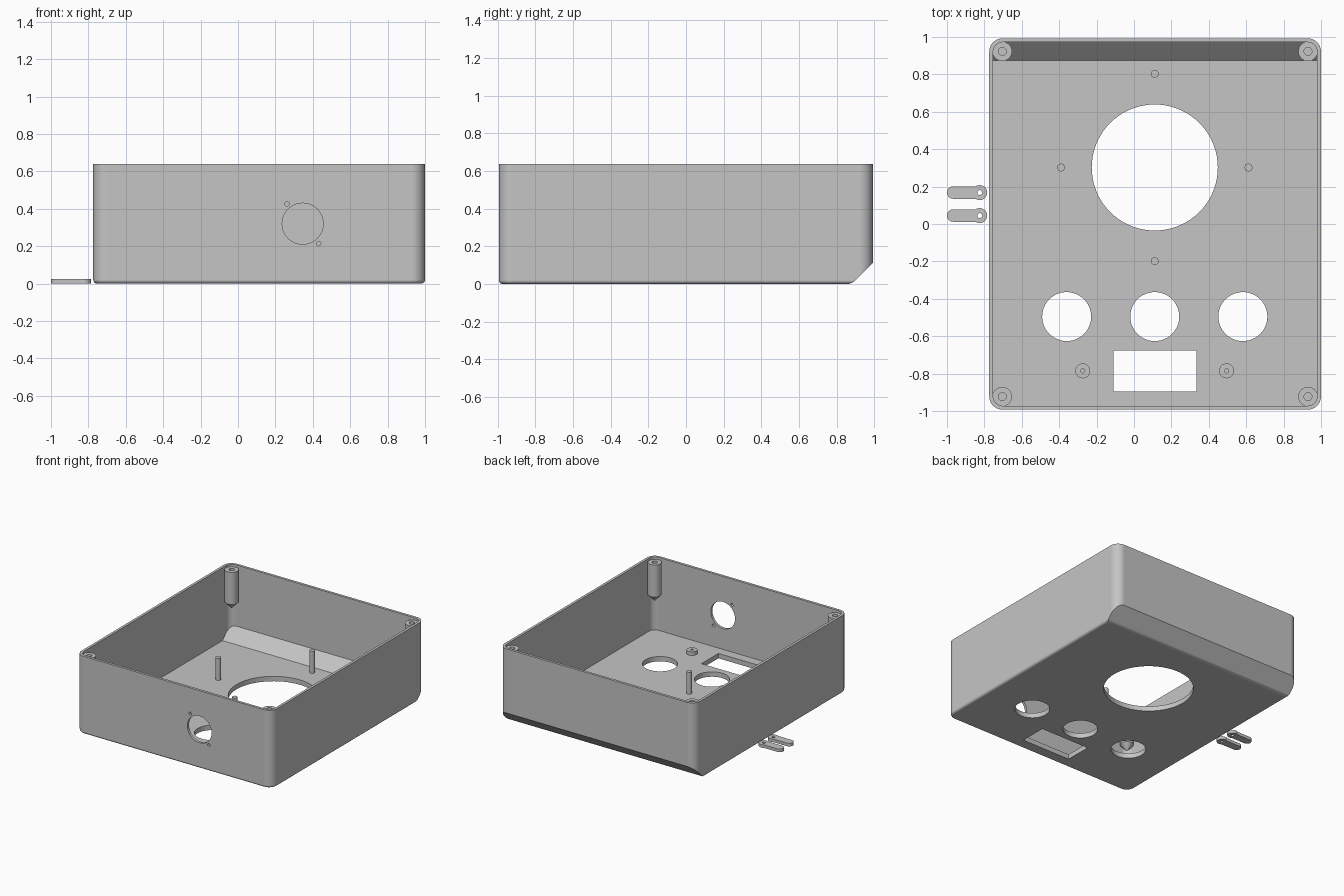
import bpy, bmesh, math
from mathutils import Vector, Matrix

if "Cube" in bpy.data.objects:
    bpy.data.objects.remove(bpy.data.objects["Cube"])

CX, HX, HY, H = 0.113, 0.887, 0.993, 0.638   # case centre, half sizes, height
WALL, FLOOR, R = 0.021, 0.04, 0.072          # wall, floor, corner radius

grey = bpy.data.materials.new("plain grey")
grey.diffuse_color = (0.56, 0.56, 0.56, 1)
grey.use_nodes = True
grey.node_tree.nodes["Principled BSDF"].inputs["Base Color"].default_value = grey.diffuse_color


def make(name, bm):
    bmesh.ops.recalc_face_normals(bm, faces=bm.faces[:])
    me = bpy.data.meshes.new(name)
    bm.to_mesh(me)
    bm.free()
    me.materials.append(grey)
    ob = bpy.data.objects.new(name, me)
    bpy.context.collection.objects.link(ob)
    return ob


def loft(name, rings, cuts=()):
    """Capped solid through rings of points, trimmed by (point, normal) planes."""
    bm = bmesh.new()
    loops = [[bm.verts.new(p) for p in ring] for ring in rings]
    n = len(loops[0])
    for a, b in zip(loops, loops[1:]):
        for i in range(n):
            j = (i + 1) % n
            bm.faces.new((a[i], a[j], b[j], b[i]))
    bm.faces.new(loops[0][::-1])
    bm.faces.new(loops[-1])
    for co, no in cuts:
        geom = bm.verts[:] + bm.edges[:] + bm.faces[:]
        res = bmesh.ops.bisect_plane(bm, geom=geom, plane_co=co, plane_no=no,
                                     clear_outer=True)
        edges = [e for e in res["geom_cut"] if isinstance(e, bmesh.types.BMEdge)]
        bmesh.ops.contextual_create(bm, geom=edges)
    return make(name, bm)


def rounded(inset, z, seg=10):
    """Rounded rectangle of the case outline, inset, at height z."""
    r, pts = R - inset, []
    for k, (sx, sy) in enumerate(((1, 1), (-1, 1), (-1, -1), (1, -1))):
        for i in range(seg + 1):
            a = math.pi / 2 * (k + i / seg)
            pts.append((CX + sx * (HX - R) + r * math.cos(a),
                        sy * (HY - R) + r * math.sin(a), z))
    return pts


def circle(x, y, z, r, n=32):
    return [(x + r * math.cos(2 * math.pi * i / n),
             y + r * math.sin(2 * math.pi * i / n), z) for i in range(n)]


def cylinder(name, x, y, z0, z1, r, n=32):
    return loft(name, [circle(x, y, z0, r, n), circle(x, y, z1, r, n)])


def subtract(ob, cutters):
    for c in cutters:
        m = ob.modifiers.new("cut", "BOOLEAN")
        m.operation, m.solver, m.object = "DIFFERENCE", "EXACT", c
    dg = bpy.context.evaluated_depsgraph_get()
    me = bpy.data.meshes.new_from_object(ob.evaluated_get(dg))
    ob.modifiers.clear()
    ob.data = me
    for c in cutters:
        bpy.data.objects.remove(c)


def smooth(ob):
    ob.data.shade_smooth()
    ob.data.set_sharp_from_angle(angle=math.radians(25))
    m = ob.modifiers.new("even normals", "WEIGHTED_NORMAL")
    m.keep_sharp = True


# Case: filleted base, slanted lower back edge
FIL = 0.02
base = [rounded(FIL * (1 - math.sin(a)), FIL * (1 - math.cos(a)))
        for a in (math.pi / 2 * i / 5 for i in range(6))]
t = math.radians(22.5)
case = loft("case", base + [rounded(0, H)],
            [((0, 0.88, 0), Vector((0, 1, -1)).normalized()),
             ((0, 0.865, 0), (0, math.sin(t), -math.cos(t)))])

# Cavity with matching inner slope
cutters = [loft("cavity", [rounded(WALL, FLOOR), rounded(WALL, H + 0.2)],
                [((0, 0.875, FLOOR), Vector((0, 1, -1)).normalized())])]

# Floor openings: one large, three medium, one rectangular window
cutters.append(cylinder("large_hole", 0.111, 0.302, -0.1, 0.2, 0.337, 72))
for x in (-0.36, 0.111, 0.582):
    cutters.append(cylinder("medium_hole", x, -0.495, -0.1, 0.2, 0.131, 48))
cutters.append(loft("window", [[(-0.11, -0.895, z), (0.333, -0.895, z),
                                (0.333, -0.675, z), (-0.11, -0.675, z)]
                               for z in (-0.1, 0.2)]))

# Front socket opening with two screw holes
for x, z, r in ((0.346, 0.32, 0.11), (0.262, 0.427, 0.012), (0.431, 0.214, 0.012)):
    c = cylinder("front_hole", 0, 0, -0.1, 0.1, r, 40)
    c.data.transform(Matrix.Translation((x, -HY, z)) @ Matrix.Rotation(math.pi / 2, 4, "X"))
    cutters.append(c)
bpy.context.view_layer.update()
subtract(case, cutters)
smooth(case)

# Corner screw bosses with pointed undersides and blind holes
for sx in (-1, 1):
    for sy in (-1, 1):
        x, y = CX + sx * (HX - R + 0.002), sy * (HY - R + 0.002)
        boss = loft("corner_boss", [circle(x, y, 0.302, 0.001), circle(x, y, 0.355, 0.052),
                                    circle(x, y, 0.618, 0.052)])
        hole = cylinder("screw_hole", x, y, 0.40, 0.8, 0.021)
        bpy.context.view_layer.update()
        subtract(boss, [hole])
        smooth(boss)

# Locating pins around the large opening
for x, y in ((0.111, 0.803), (0.111, -0.199), (-0.39, 0.302), (0.612, 0.302)):
    smooth(cylinder("locating_pin", x, y, FLOOR - 0.01, 0.22, 0.021, 24))

# Low standoffs beside the window
for x in (-0.274, 0.495):
    post = cylinder("standoff", x, -0.785, FLOOR - 0.01, 0.07, 0.04)
    hole = cylinder("standoff_hole", x, -0.785, FLOOR + 0.002, 0.2, 0.011, 20)
    bpy.context.view_layer.update()
    subtract(post, [hole])
    smooth(post)

# Loose lever tabs: round head with hole and narrower rounded arm
for y in (0.168, 0.045):
    xh, xa, rh, ra = -0.825, -0.967, 0.04, 0.033
    a0 = math.pi - math.asin(ra / rh)
    outline = [(xh + rh * math.cos(a), y + rh * math.sin(a))
               for a in (-a0 + 2 * a0 * i / 24 for i in range(25))]
    outline += [(xa + ra * math.cos(a), y + ra * math.sin(a))
                for a in (math.pi / 2 + math.pi * i / 16 for i in range(17))]
    tab = loft("lever_tab", [[(px, py, z) for px, py in outline] for z in (0, 0.025)])
    hole = cylinder("tab_hole", xh, y, -0.1, 0.1, 0.013, 20)
    bpy.context.view_layer.update()
    subtract(tab, [hole])
    smooth(tab)
